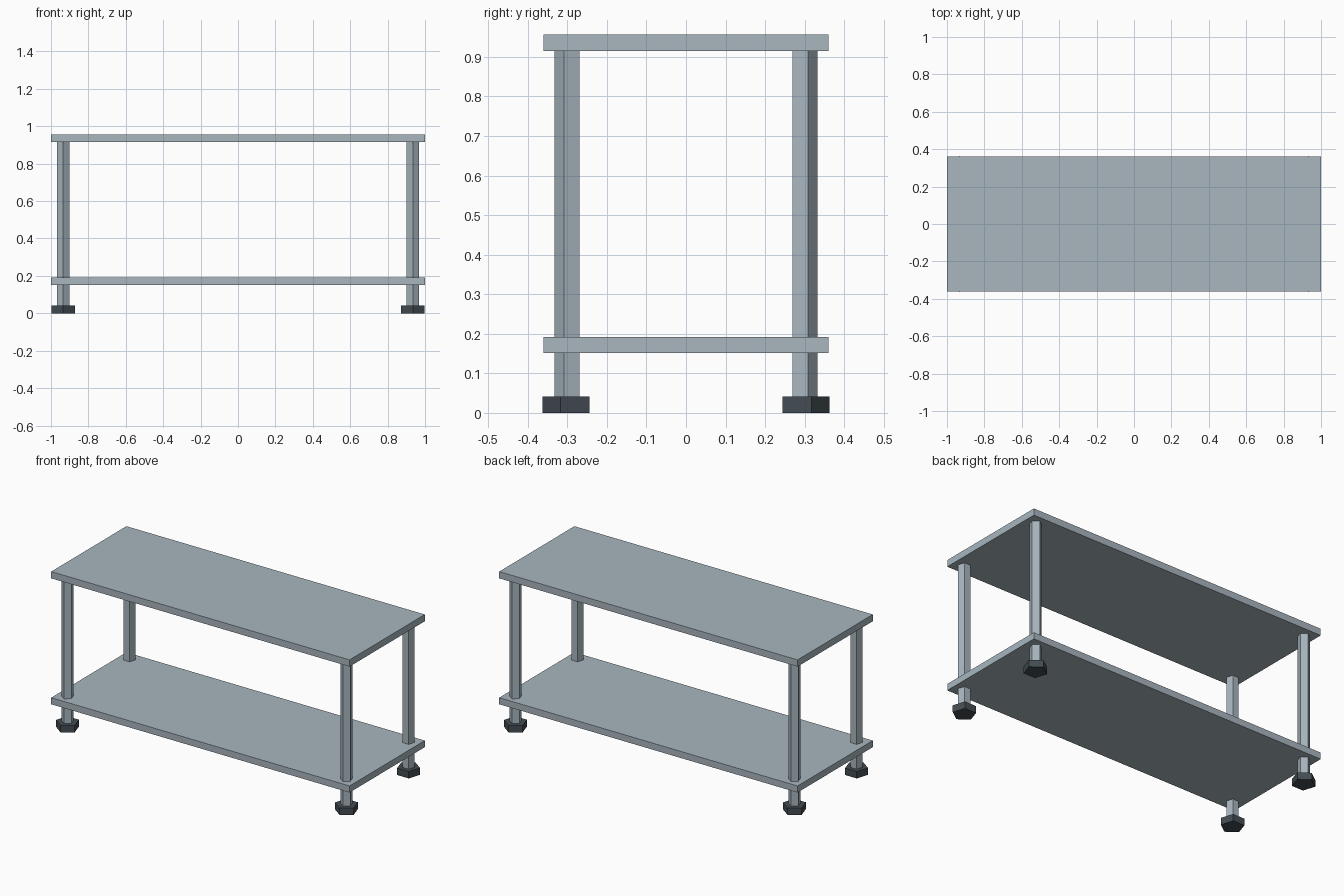
import bpy, math

if "Cube" in bpy.data.objects:
    bpy.data.objects.remove(bpy.data.objects["Cube"])


def material(name, srgb):
    m = bpy.data.materials.new(name)
    lin = [(c / 255 / 12.92) if c < 11 else ((c / 255 + 0.055) / 1.055) ** 2.4 for c in srgb]
    m.diffuse_color = (*lin, 1)
    m.use_nodes = True
    m.node_tree.nodes["Principled BSDF"].inputs["Base Color"].default_value = m.diffuse_color
    return m


steel = material("grey steel", (168, 182, 191))
rubber = material("dark rubber", (68, 77, 83))


def prism(name, pts, z0, z1, mat):
    """Extrude a counter-clockwise outline from z0 to z1."""
    n = len(pts)
    verts = [(x, y, z) for z in (z0, z1) for x, y in pts]
    faces = [tuple(reversed(range(n))), tuple(range(n, 2 * n))]
    faces += [(i, (i + 1) % n, n + (i + 1) % n, n + i) for i in range(n)]
    me = bpy.data.meshes.new(name)
    me.from_pydata(verts, [], faces)
    me.materials.append(mat)
    ob = bpy.data.objects.new(name, me)
    bpy.context.collection.objects.link(ob)


def pentagon(x, y, r):
    """Pentagon with one corner pointing outward, to the front or back."""
    start = math.copysign(math.pi / 2, y)
    return [(x + r * math.cos(start + i * math.tau / 5),
             y + r * math.sin(start + i * math.tau / 5)) for i in range(5)]


# Table top and lower shelf
board = [(-1, -0.36), (1, -0.36), (1, 0.36), (-1, 0.36)]
prism("table_top", board, 0.915, 0.956, steel)
prism("lower_shelf", board, 0.152, 0.192, steel)

# Five-sided legs and feet at the four corners
for ys, depth in ((-1, "front"), (1, "back")):
    for xs, side in ((-1, "left"), (1, "right")):
        x, y = xs * 0.935, ys * 0.297
        prism(f"{depth}_{side}_leg", pentagon(x, y, 0.035), 0.03, 0.92, steel)
        prism(f"{depth}_{side}_foot", pentagon(x, y, 0.066), 0, 0.042, rubber)
